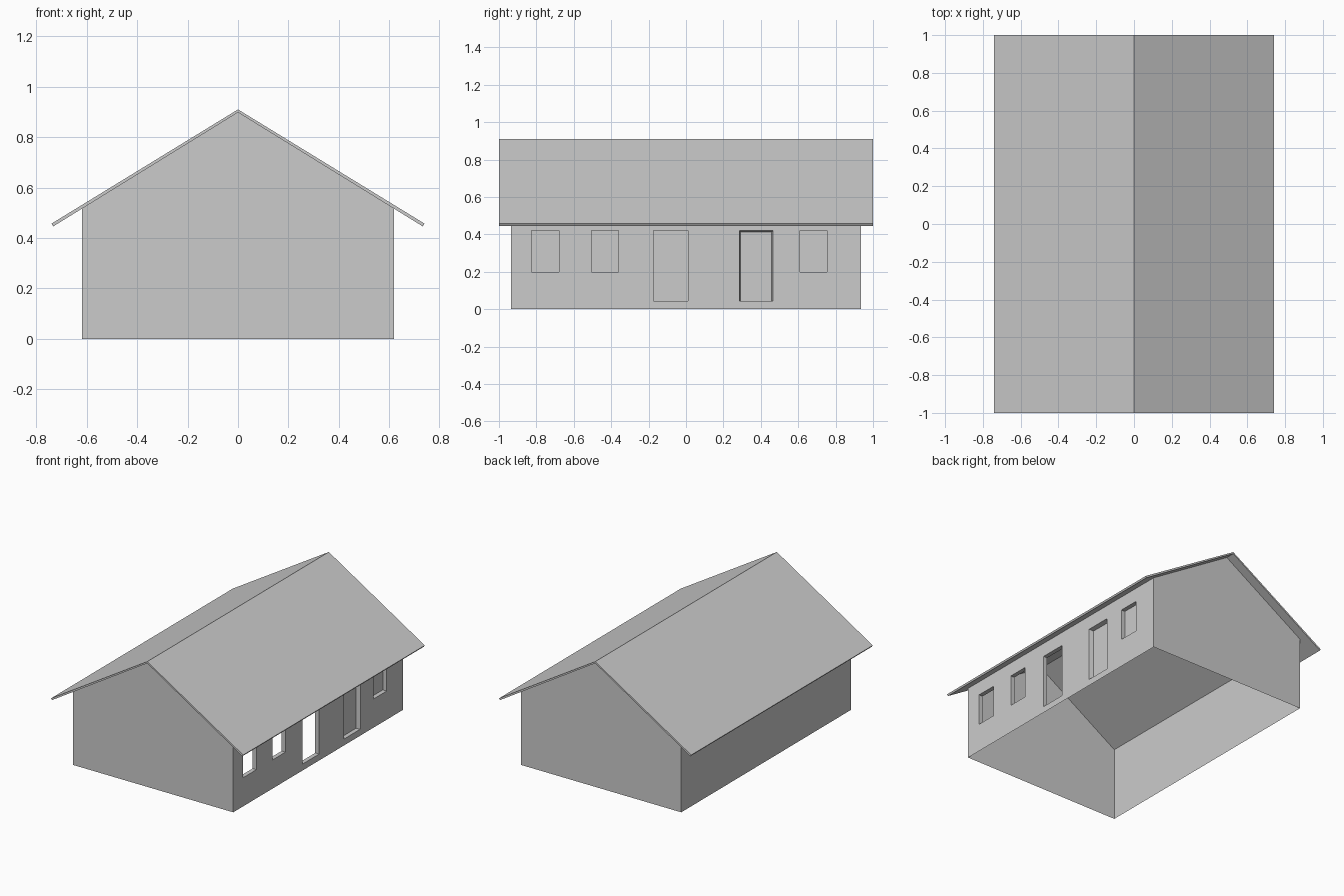
import bpy
import bmesh

cube = bpy.data.objects.get("Cube")
if cube:
    bpy.data.objects.remove(cube, do_unlink=True)

# One plain grey for the whole building
grey = bpy.data.materials.new("plain_grey")
grey.use_nodes = True
grey.diffuse_color = (0.6, 0.6, 0.6, 1)
grey.node_tree.nodes["Principled BSDF"].inputs["Base Color"].default_value = (0.6, 0.6, 0.6, 1)

WALL_X, WALL_Y, WALL_TOP, RIDGE = 0.618, 0.935, 0.519, 0.898
DEPTH = 0.03
SILL, STEP, HEAD = 0.2, 0.045, 0.42

# name, y start, y end, bottom, closed by a panel, rim around the panel
OPENINGS = [
    ("window_front", -0.825, -0.68, SILL, False, 0),
    ("window_middle", -0.505, -0.36, SILL, False, 0),
    ("doorway", -0.175, 0.01, STEP, False, 0),
    ("door", 0.285, 0.465, STEP, True, 0.007),
    ("window_back", 0.61, 0.755, SILL, True, 0),
]


def make_object(name, faces):
    """Build an object from a list of polygons, each a list of points."""
    bm = bmesh.new()
    for points in faces:
        bm.faces.new([bm.verts.new(p) for p in points])
    bmesh.ops.remove_doubles(bm, verts=bm.verts, dist=0.0001)
    bmesh.ops.recalc_face_normals(bm, faces=bm.faces)
    mesh = bpy.data.meshes.new(name)
    bm.to_mesh(mesh)
    bm.free()
    mesh.materials.append(grey)
    obj = bpy.data.objects.new(name, mesh)
    bpy.context.collection.objects.link(obj)
    return obj


def rect(x, y0, y1, z0, z1):
    """Rectangle facing +x."""
    return [(x, y0, z0), (x, y1, z0), (x, y1, z1), (x, y0, z1)]


# Gable ends, blank side wall and pierced side wall as one open-bottomed shell
shell = []
for y in (-WALL_Y, WALL_Y):
    shell.append([(-WALL_X, y, 0), (WALL_X, y, 0), (WALL_X, y, WALL_TOP),
                  (0, y, RIDGE), (-WALL_X, y, WALL_TOP)])
shell.append(rect(-WALL_X, -WALL_Y, WALL_Y, 0, WALL_TOP))
left_edge = -WALL_Y
for _, y0, y1, bottom, _, _ in OPENINGS:
    shell.append(rect(WALL_X, left_edge, y0, 0, WALL_TOP))
    shell.append(rect(WALL_X, y0, y1, 0, bottom))
    shell.append(rect(WALL_X, y0, y1, HEAD, WALL_TOP))
    left_edge = y1
shell.append(rect(WALL_X, left_edge, WALL_Y, 0, WALL_TOP))
make_object("walls", shell)

# Reveals around each opening, with a recessed panel where it is closed
for name, y0, y1, bottom, closed, rim in OPENINGS:
    outer = rect(WALL_X, y0, y1, bottom, HEAD)
    inner = rect(WALL_X - DEPTH, y0 + rim, y1 - rim, bottom, HEAD - rim)
    sides = [[outer[i], outer[(i + 1) % 4], inner[(i + 1) % 4], inner[i]] for i in range(4)]
    make_object(name + "_reveal", sides)
    if closed:
        make_object(name + "_panel", [inner])

# Thin folded roof: chevron profile run along the ridge
half_profile = [(0.733, 0.446), (0.74, 0.457)]
profile = ([(0, RIDGE)] + half_profile + [(0, 0.91)]
           + [(-x, z) for x, z in reversed(half_profile)])
roof_faces = []
for i, (x0, z0) in enumerate(profile):
    x1, z1 = profile[(i + 1) % len(profile)]
    roof_faces.append([(x0, -1, z0), (x1, -1, z1), (x1, 1, z1), (x0, 1, z0)])
for y in (-1, 1):
    for side in (-1, 1):
        (xa, za), (xb, zb) = half_profile
        roof_faces.append([(0, y, RIDGE), (side * xa, y, za), (side * xb, y, zb), (0, y, 0.91)])
make_object("roof", roof_faces)
